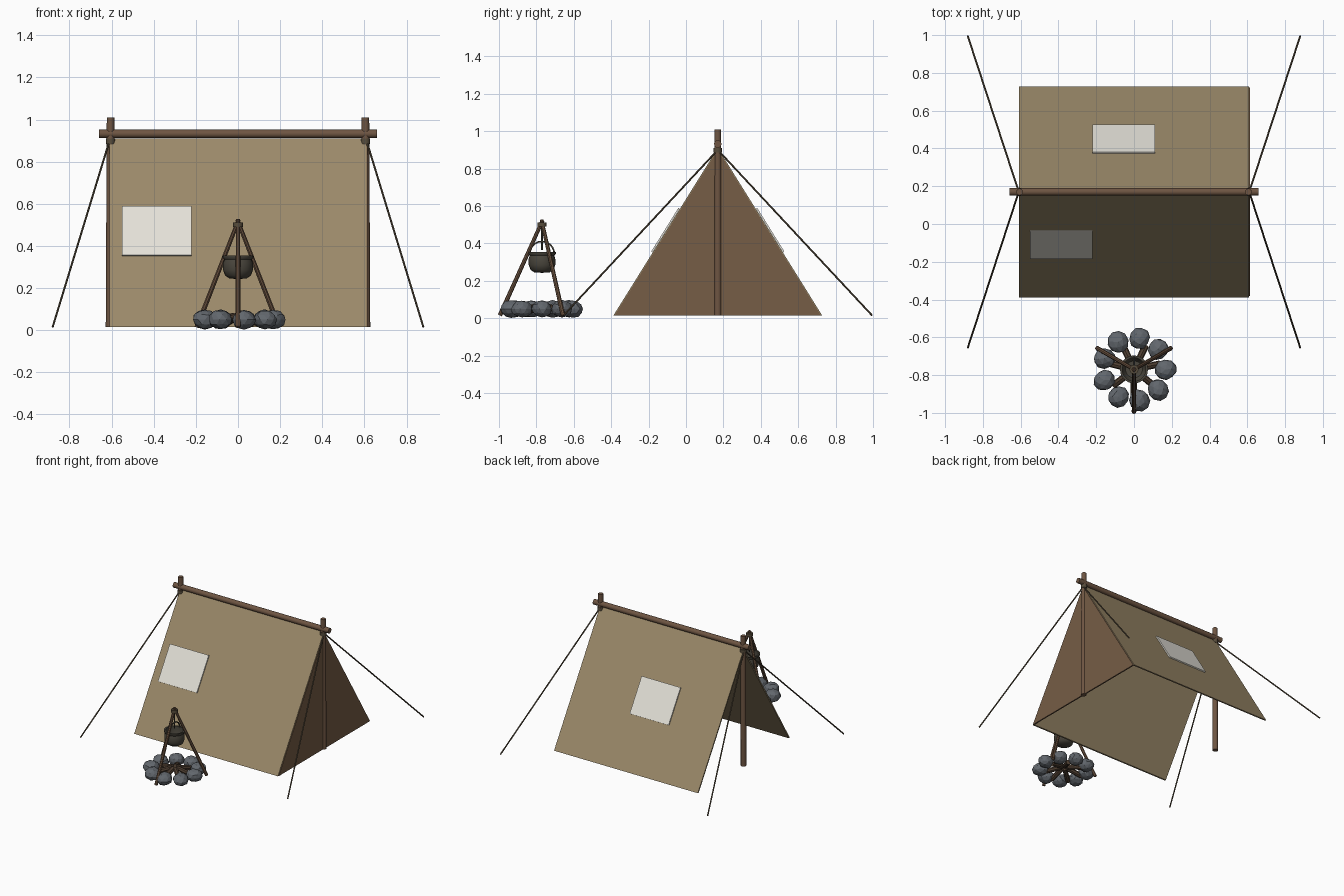
import bpy, bmesh, math, random
from mathutils import Vector, Matrix

if "Cube" in bpy.data.objects:
    bpy.data.objects.remove(bpy.data.objects["Cube"])

random.seed(4)

def material(name, r, g, b):
    lin = lambda c: ((c / 255 + 0.055) / 1.055) ** 2.4
    m = bpy.data.materials.new(name)
    m.diffuse_color = (lin(r), lin(g), lin(b), 1)
    m.use_nodes = True
    m.node_tree.nodes["Principled BSDF"].inputs["Base Color"].default_value = m.diffuse_color
    return m

CANVAS = material("tan canvas", 155, 137, 105)
FLAP = material("brown flap", 118, 93, 70)
PATCH = material("off white patch", 228, 225, 216)
WOOD = material("wood", 110, 85, 66)
ROPE = material("rope", 88, 77, 60)
STONE = material("grey stone", 98, 103, 109)
IRON = material("dark iron", 74, 70, 61)
LOG = material("dark log", 78, 62, 49)

def finish(name, bm, mat, smooth=False):
    bmesh.ops.recalc_face_normals(bm, faces=bm.faces)
    me = bpy.data.meshes.new(name)
    bm.to_mesh(me)
    bm.free()
    me.materials.append(mat)
    ob = bpy.data.objects.new(name, me)
    bpy.context.collection.objects.link(ob)
    if smooth:
        bpy.context.view_layer.objects.active = ob
        ob.select_set(True)
        bpy.ops.object.shade_smooth_by_angle(angle=math.radians(40))
        ob.select_set(False)
    return ob

def rod(name, a, b, r, mat, r2=None, sides=12):
    a, b = Vector(a), Vector(b)
    d = b - a
    m = Matrix.Translation((a + b) / 2) @ d.to_track_quat('Z', 'Y').to_matrix().to_4x4()
    bm = bmesh.new()
    bmesh.ops.create_cone(bm, cap_ends=True, segments=sides, radius1=r,
                          radius2=r if r2 is None else r2, depth=d.length, matrix=m)
    return finish(name, bm, mat, True)

def prism(name, pts, x0, x1, mat):
    # (y, z) outline extruded along x
    bm = bmesh.new()
    f = bm.faces.new([bm.verts.new((x0, y, z)) for y, z in pts])
    ext = bmesh.ops.extrude_face_region(bm, geom=[f])
    bmesh.ops.translate(bm, vec=(x1 - x0, 0, 0),
                        verts=[v for v in ext['geom'] if isinstance(v, bmesh.types.BMVert)])
    return finish(name, bm, mat)

YC, TOP, BOT, HALF = 0.17, 0.91, 0.015, 0.558
RUN = HALF / (TOP - BOT)

# canvas slopes and closed right end
t = 0.012
for name, s in (("front_canvas", -1), ("back_canvas", 1)):
    prism(name, [(YC, TOP), (YC + s * HALF, BOT), (YC + s * (HALF - t), BOT), (YC, TOP - t / RUN)],
          -0.61, 0.61, CANVAS)
prism("end_flap", [(YC, TOP - 0.01), (YC - HALF + 0.006, BOT), (YC + HALF - 0.006, BOT)],
      0.604, 0.614, FLAP)

# patches lying on the slopes
ang = math.atan2(TOP - BOT, HALF)
for name, s, x in (("front_patch", -1, -0.385), ("back_patch", 1, -0.055)):
    z = 0.468
    n = Vector((0, s * math.sin(ang), math.cos(ang)))
    c = Vector((x, YC + s * (TOP - z) * RUN, z)) + n * 0.005
    m = (Matrix.Translation(c) @ Matrix.Rotation(-s * ang, 4, 'X')
         @ Matrix.Diagonal((0.33, 0.275, 0.009, 1)))
    bm = bmesh.new()
    bmesh.ops.create_cube(bm, size=1, matrix=m)
    finish(name, bm, PATCH)

# poles, lashings and guy ropes
rod("ridge_pole", (-0.66, YC, 0.932), (0.66, YC, 0.932), 0.02, WOOD)
for side, s in (("left", -1), ("right", 1)):
    rod(side + "_post", (s * 0.608, YC, BOT), (s * 0.605, YC, 1.01), 0.02, WOOD, 0.018)
    rod(side + "_lashing", (s * 0.605, YC, 0.885), (s * 0.605, YC, 0.91), 0.022, ROPE)
    for end, y in (("front", -0.655), ("back", 0.995)):
        rod(f"{side}_{end}_guy_rope", (s * 0.61, YC, 0.9), (s * 0.88, y, 0.015), 0.005, ROPE, sides=8)

# ring of stones
FY = -0.77
for i in range(9):
    a = math.radians(40 * i)
    bm = bmesh.new()
    bmesh.ops.create_icosphere(bm, subdivisions=2, radius=1)
    for v in bm.verts:
        v.co *= random.uniform(0.93, 1.05)
    m = (Matrix.Translation((0.167 * math.cos(a), FY + 0.167 * math.sin(a), 0.05))
         @ Matrix.Rotation(a + random.uniform(-0.4, 0.4), 4, 'Z')
         @ Matrix.Diagonal((0.059, 0.055, 0.047, 1)))
    bm.transform(m)
    finish(f"stone_{i + 1}", bm, STONE)

# firewood laid as a star
for i in range(7):
    a = math.radians(90 + 25 + 360 / 7 * i)
    c, s = math.cos(a), math.sin(a)
    rod(f"log_{i + 1}", (0.14 * c, FY + 0.14 * s, 0.03), (0.02 * c, FY + 0.02 * s, 0.065), 0.018, LOG, sides=8)

# tripod with lashing and hanging line
for i, deg in enumerate((270, 30, 150)):
    c, s = math.cos(math.radians(deg)), math.sin(math.radians(deg))
    rod(f"tripod_leg_{i + 1}", (0.225 * c, FY + 0.225 * s, 0.015),
        (-0.004 * c, FY - 0.004 * s, 0.525), 0.012, WOOD, 0.010, 8)
rod("tripod_lashing", (0, FY, 0.49), (0, FY, 0.512), 0.024, ROPE)
rod("hanging_line", (0, FY, 0.5), (0, FY, 0.365), 0.005, IRON, sides=8)

# pot: turned open profile (radius, height)
prof = [(0, 0.243), (0.04, 0.245), (0.061, 0.259), (0.071, 0.285), (0.071, 0.318), (0.066, 0.335),
        (0.074, 0.345), (0.074, 0.355), (0.062, 0.355), (0.062, 0.285), (0.045, 0.26), (0, 0.255)]
bm = bmesh.new()
vs = [bm.verts.new((r, 0, z)) for r, z in prof]
es = [bm.edges.new(p) for p in zip(vs, vs[1:])]
bmesh.ops.spin(bm, geom=vs + es, cent=(0, 0, 0), axis=(0, 0, 1), angle=math.tau, steps=20)
bmesh.ops.remove_doubles(bm, verts=bm.verts, dist=1e-4)
bmesh.ops.translate(bm, verts=bm.verts, vec=(0, FY, 0))
finish("cooking_pot", bm, IRON, True)

# pot handle: arch in the y-z plane
cu = bpy.data.curves.new("pot_handle", 'CURVE')
cu.dimensions = '3D'
cu.bevel_depth = 0.005
cu.bevel_resolution = 1
sp = cu.splines.new('POLY')
sp.points.add(12)
for i, p in enumerate(sp.points):
    a = math.pi * i / 12
    p.co = (0, FY + 0.066 * math.cos(a), 0.343 + 0.068 * math.sin(a), 1)
cu.materials.append(IRON)
bpy.context.collection.objects.link(bpy.data.objects.new("pot_handle", cu))
